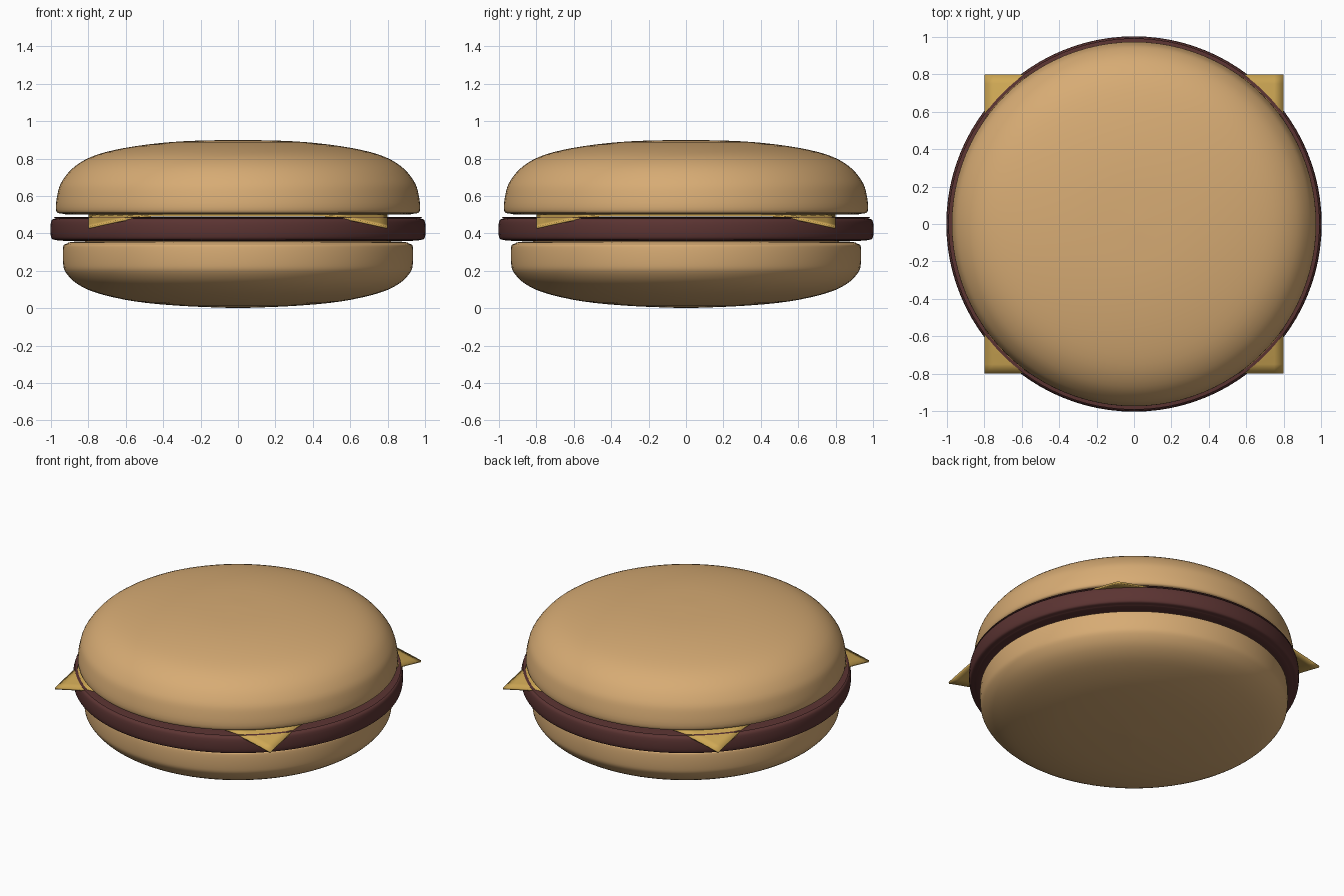
import bpy, bmesh, math
from mathutils import Vector

if "Cube" in bpy.data.objects:
    bpy.data.objects.remove(bpy.data.objects["Cube"], do_unlink=True)


def material(name, color):
    mat = bpy.data.materials.new(name)
    mat.use_nodes = True
    mat.diffuse_color = (*color, 1)
    mat.node_tree.nodes["Principled BSDF"].inputs["Base Color"].default_value = (*color, 1)
    return mat


def finish(bm, name, mat, angle):
    bmesh.ops.recalc_face_normals(bm, faces=bm.faces)
    mesh = bpy.data.meshes.new(name)
    bm.to_mesh(mesh)
    bm.free()
    mesh.materials.append(mat)
    obj = bpy.data.objects.new(name, mesh)
    bpy.context.collection.objects.link(obj)
    bpy.ops.object.select_all(action="DESELECT")
    obj.select_set(True)
    bpy.context.view_layer.objects.active = obj
    bpy.ops.object.shade_smooth_by_angle(angle=math.radians(angle))
    return obj


def smooth_profile(points, steps=4):
    """Catmull-Rom curve through (radius, height) points."""
    pts = [Vector(p) for p in points]
    ends = [pts[0]] + pts + [pts[-1]]
    curve = []
    for a, b, c, d in zip(ends, ends[1:], ends[2:], ends[3:]):
        for i in range(steps):
            t = i / steps
            curve.append(b + 0.5 * t * (c - a + t * (2*a - 5*b + 4*c - d + t * (3*b - a - 3*c + d))))
    return curve + [pts[-1]]


def lathe(name, points, mat, segments=96):
    bm = bmesh.new()
    verts = [bm.verts.new((max(p.x, 0), 0, p.y)) for p in smooth_profile(points)]
    edges = [bm.edges.new(pair) for pair in zip(verts, verts[1:])]
    bmesh.ops.spin(bm, geom=verts + edges, cent=(0, 0, 0), axis=(0, 0, 1),
                   angle=math.tau, steps=segments, use_merge=True)
    bmesh.ops.remove_doubles(bm, verts=bm.verts, dist=0.0002)
    return finish(bm, name, mat, 50)


bread = material("toasted bread", (0.68, 0.41, 0.175))
meat = material("brown meat", (0.105, 0.034, 0.032))
cheddar = material("yellow cheese", (0.62, 0.39, 0.09))

# Buns and patty, each turned from a rounded profile
lathe("bottom_bun", [(0, 0), (0.3, 0.012), (0.55, 0.036), (0.75, 0.08), (0.86, 0.13),
                     (0.92, 0.19), (0.935, 0.24), (0.935, 0.325), (0.92, 0.343),
                     (0.85, 0.357), (0.5, 0.36), (0, 0.36)], bread)
lathe("patty", [(0, 0.36), (0.85, 0.36), (0.97, 0.364), (1, 0.382), (1, 0.46),
                (0.975, 0.48), (0.9, 0.488), (0, 0.488)], meat)
lathe("top_bun", [(0, 0.5), (0.8, 0.5), (0.94, 0.505), (0.973, 0.525), (0.965, 0.61),
                  (0.94, 0.68), (0.87, 0.76), (0.75, 0.822), (0.55, 0.866),
                  (0.3, 0.892), (0, 0.9)], bread)

# Square cheese slice, its corners drooping over the patty
bm = bmesh.new()
bmesh.ops.create_grid(bm, x_segments=32, y_segments=32, size=0.8)
for v in bm.verts:
    overhang = max(0, v.co.xy.length - 0.93)
    v.co.z = 0.502 - 0.33 * overhang
cheese = finish(bm, "cheese_slice", cheddar, 40)
solid = cheese.modifiers.new("thickness", "SOLIDIFY")
solid.thickness = 0.012
solid.offset = -1
